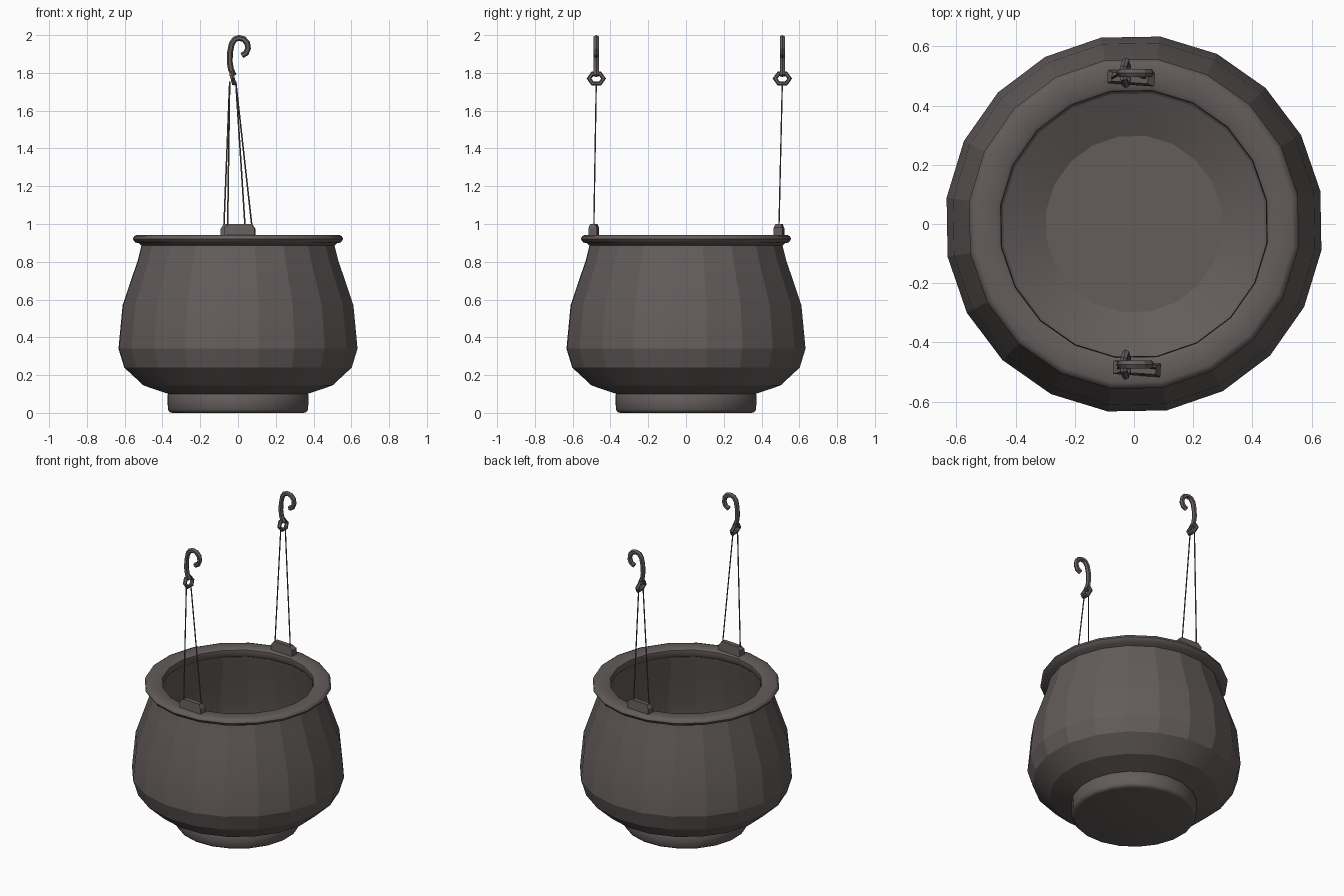
import bpy, bmesh, math
from mathutils import Vector

if "Cube" in bpy.data.objects:
    bpy.data.objects.remove(bpy.data.objects["Cube"])

SIDES = 20
PHASE = math.radians(10)
iron = bpy.data.materials.new("dark_iron")
iron.diffuse_color = (0.125, 0.107, 0.105, 1)
iron.use_nodes = True
iron.node_tree.nodes["Principled BSDF"].inputs["Base Color"].default_value = iron.diffuse_color


def make_object(name, bm, smooth=0):
    bmesh.ops.recalc_face_normals(bm, faces=bm.faces)
    me = bpy.data.meshes.new(name)
    bm.to_mesh(me)
    bm.free()
    me.materials.append(iron)
    ob = bpy.data.objects.new(name, me)
    bpy.context.collection.objects.link(ob)
    if smooth:
        bpy.ops.object.select_all(action='DESELECT')
        ob.select_set(True)
        bpy.context.view_layer.objects.active = ob
        bpy.ops.object.shade_smooth_by_angle(angle=math.radians(smooth))
    return ob


def skin(bm, rings, wrap=False):
    n = len(rings[0])
    pairs = list(zip(rings, rings[1:]))
    if wrap:
        pairs.append((rings[-1], rings[0]))
    for a, b in pairs:
        for i in range(n):
            j = (i + 1) % n
            bm.faces.new((a[i], a[j], b[j], b[i]))
    if not wrap:
        bm.faces.new(rings[0])
        bm.faces.new(rings[-1])


def lathe(name, profile, smooth=0, wrap=False):
    bm = bmesh.new()
    rings = []
    for r, z in profile:
        angles = [PHASE + 2 * math.pi * i / SIDES for i in range(SIDES)]
        rings.append([bm.verts.new((r * math.cos(a), r * math.sin(a), z)) for a in angles])
    skin(bm, rings, wrap)
    return make_object(name, bm, smooth)


def tube(name, path, radius, sides=6, closed=False, side=Vector((0, 1, 0))):
    pts = [Vector(p) for p in path]
    n = len(pts)
    bm = bmesh.new()
    rings = []
    for i, p in enumerate(pts):
        if closed:
            t = pts[(i + 1) % n] - pts[i - 1]
        else:
            t = pts[min(i + 1, n - 1)] - pts[max(i - 1, 0)]
        u = (side - side.project(t)).normalized()
        v = t.normalized().cross(u)
        ring = []
        for k in range(sides):
            a = 2 * math.pi * (k + 0.5) / sides
            ring.append(bm.verts.new(p + radius * (math.cos(a) * u + math.sin(a) * v)))
        rings.append(ring)
    skin(bm, rings, closed)
    return make_object(name, bm)


# pot body: outer wall, then a thick inner wall down to the floor
lathe("pot_body", [
    (0.37, 0.10), (0.505, 0.145), (0.608, 0.24), (0.639, 0.34), (0.617, 0.57),
    (0.535, 0.81), (0.51, 0.91), (0.46, 0.91), (0.48, 0.80), (0.55, 0.56),
    (0.565, 0.38), (0.54, 0.29), (0.445, 0.20), (0.30, 0.13)], smooth=17)

# foot ring
lathe("pot_foot", [(0.35, 0.0), (0.366, 0.004), (0.375, 0.018), (0.377, 0.095), (0.36, 0.115)],
      smooth=60)

# rounded rim
lathe("pot_rim", [
    (0.51, 0.88), (0.53, 0.898), (0.55, 0.902), (0.562, 0.92), (0.556, 0.936),
    (0.54, 0.942), (0.468, 0.942), (0.455, 0.934), (0.452, 0.90), (0.47, 0.88)],
    smooth=50, wrap=True)


def bracket(name, sign, y):
    # chamfered lug standing on the rim
    outline = [(-0.07, 0.935), (0.09, 0.935), (0.09, 0.975), (0.074, 1.0),
               (-0.047, 1.0), (-0.07, 0.982)]
    rot = math.radians(4)
    bm = bmesh.new()
    rings = []
    for d in (-0.023, 0.023):
        ring = []
        for x, z in outline:
            w = d * (0.65 if z > 0.99 else 1)
            ring.append(bm.verts.new((sign * (x * math.cos(rot) + w * math.sin(rot)),
                                      y + sign * (w * math.cos(rot) - x * math.sin(rot)), z)))
        rings.append(ring)
    skin(bm, rings)
    make_object(name, bm)


hook_path = [(-0.022, 1.785), (-0.038, 1.82), (-0.044, 1.86), (-0.042, 1.91),
             (-0.033, 1.955), (-0.017, 1.978), (0.005, 1.985), (0.03, 1.979),
             (0.049, 1.958), (0.053, 1.93), (0.043, 1.905), (0.02, 1.892)]

for label, sign, by, hy, feet in (("front", 1, -0.488, -0.475, (-0.055, 0.075)),
                                  ("back", -1, 0.492, 0.51, (-0.075, 0.038))):
    bracket(label + "_bracket", sign, by)
    # pair of thin wires from lug to ring
    for k, (xb, xt) in enumerate(zip(feet, (-0.044, -0.012))):
        tube(f"{label}_wire_{k + 1}", [(xb, by, 0.975), (xt, hy, 1.755)], 0.004)
    # hexagonal eye ring, leaning slightly
    eye = []
    for k in range(6):
        a = math.pi / 3 * k
        eye.append((-0.028 - 0.008 * math.sin(a), hy + 0.039 * math.cos(a),
                    1.77 + 0.03 * math.sin(a)))
    tube(label + "_eye_ring", eye, 0.0125, closed=True, side=Vector((1, 0, 0)))
    # hook
    tube(label + "_hook", [(x, hy, z) for x, z in hook_path], 0.0155)
